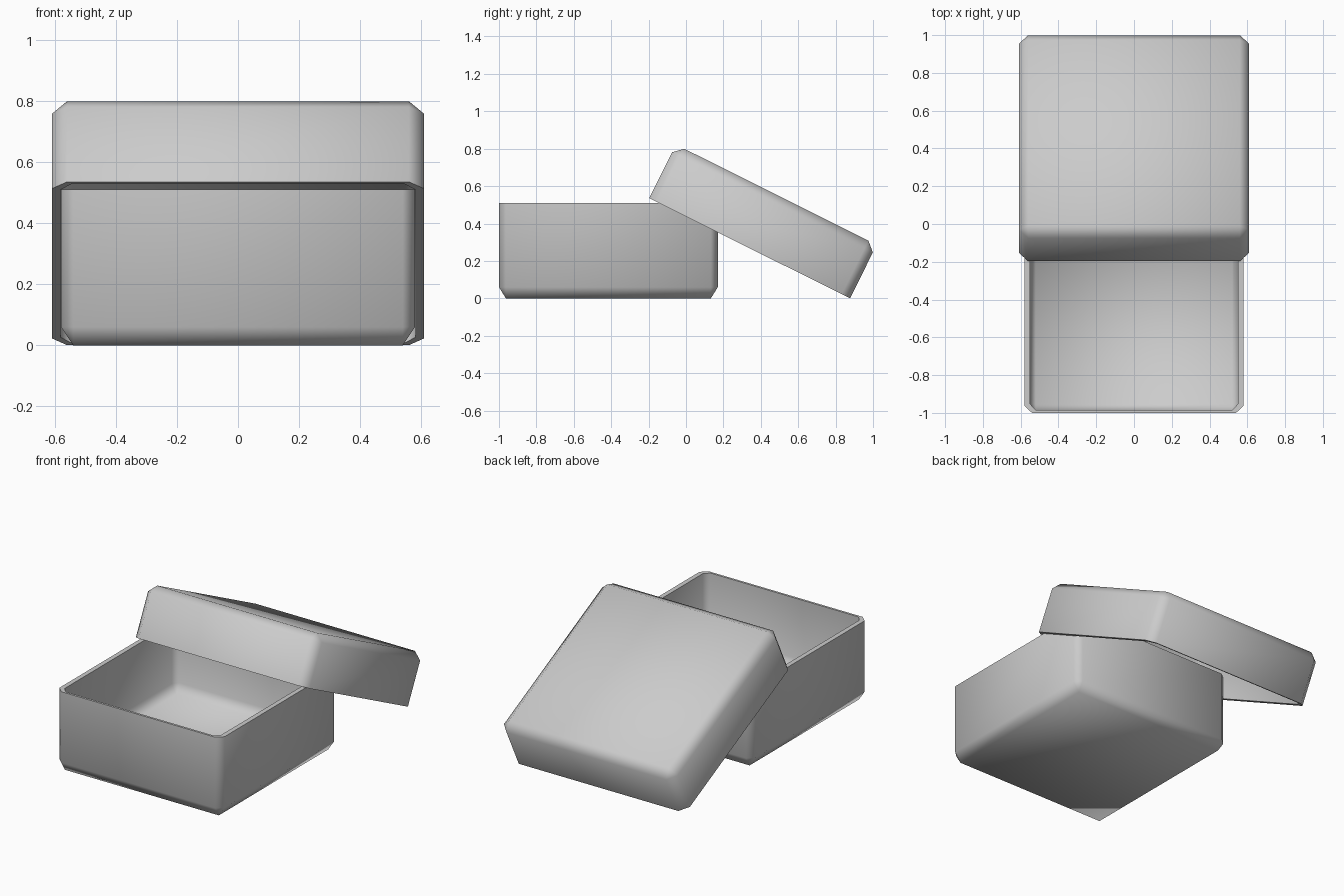
import bpy, bmesh
from math import radians, sin, cos

if "Cube" in bpy.data.objects:
    bpy.data.objects.remove(bpy.data.objects["Cube"])


def tray(name, half, height, chamfer, wall, floor):
    """Open tray with single-step chamfers, floor at local z = 0, rim on top."""
    bm = bmesh.new()
    (hx, hy), (cx, cy, cz), (wx, wy) = half, chamfer, wall

    def ring(ax, ay, kx, ky, z):
        pts = [(ax - kx, -ay), (ax, -ay + ky), (ax, ay - ky), (ax - kx, ay),
               (-ax + kx, ay), (-ax, ay - ky), (-ax, -ay + ky), (-ax + kx, -ay)]
        return [bm.verts.new((x, y, z)) for x, y in pts]

    ix, iy = hx - wx, hy - wy
    jx, jy = cx * 0.75, cy * 0.9
    rings = [
        ring(hx - cx, hy - cy, 0, 0, 0),            # underside
        ring(hx, hy, cx, cy, cz),                   # outer wall
        ring(hx, hy, cx, cy, height),
        ring(ix, iy, jx, jy, height),               # rim and inner wall
        ring(ix, iy, jx, jy, floor + cz),
        ring(ix - jx, iy - jy, 0, 0, floor),        # inner floor
    ]
    for a, b in zip(rings, rings[1:]):
        for i in range(8):
            j = (i + 1) % 8
            bm.faces.new((a[i], a[j], b[j], b[i]))
    bm.faces.new(rings[0][::-1])
    bm.faces.new(rings[-1])
    bmesh.ops.remove_doubles(bm, verts=bm.verts[:], dist=1e-5)
    bmesh.ops.recalc_face_normals(bm, faces=bm.faces[:])
    mesh = bpy.data.meshes.new(name)
    bm.to_mesh(mesh)
    bm.free()
    ob = bpy.data.objects.new(name, mesh)
    bpy.context.collection.objects.link(ob)
    bpy.ops.object.select_all(action='DESELECT')
    ob.select_set(True)
    bpy.context.view_layer.objects.active = ob
    bpy.ops.object.shade_smooth_by_angle(angle=radians(62))
    return ob


# Open box
box = tray("box_base", (0.58, 0.585), 0.51, (0.04, 0.037, 0.06), (0.03, 0.014), 0.07)
box.location = (0, -0.415, 0)

# Upturned lid leaning from the box rim down to the ground
tilt = radians(26.5)
depth = 0.32
lid = tray("box_lid", (0.61, 0.60), depth, (0.05, 0.05, 0.046), (0.028, 0.014), 0.028)
lid.rotation_euler = (radians(180) - tilt, 0, 0)
lid.location = (0, 0.34 + depth * sin(tilt), 0.268 + depth * cos(tilt))
